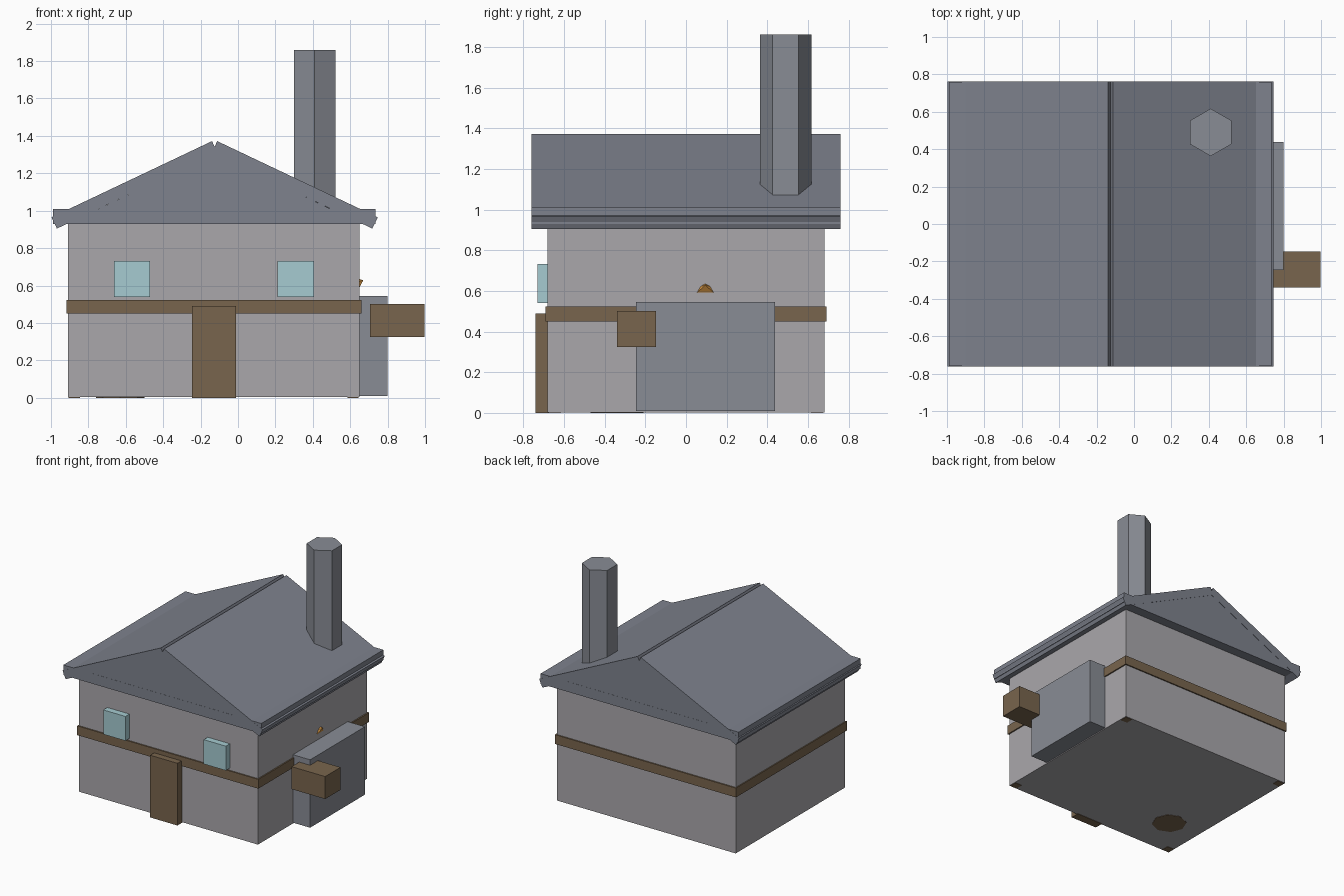
import bpy, bmesh
from math import pi, atan2, hypot
from mathutils import Matrix, Vector

if "Cube" in bpy.data.objects:
    bpy.data.objects.remove(bpy.data.objects["Cube"])

CX = -0.13          # centre line of the house body
RIDGE_X = -0.125    # centre line of the roof


def material(name, rgb):
    m = bpy.data.materials.new(name)
    m.diffuse_color = (*rgb, 1)
    m.use_nodes = True
    m.node_tree.nodes["Principled BSDF"].inputs["Base Color"].default_value = m.diffuse_color
    return m


WALL = material("plaster", (0.40, 0.39, 0.41))
SLATE = material("slate", (0.21, 0.225, 0.27))
STONE = material("stone", (0.25, 0.265, 0.30))
WOOD = material("wood", (0.19, 0.13, 0.075))
GLASS = material("glass", (0.38, 0.60, 0.64))
FIRE = material("ember", (0.60, 0.27, 0.05))


def finish(name, bm, mat):
    bmesh.ops.recalc_face_normals(bm, faces=bm.faces)
    me = bpy.data.meshes.new(name)
    bm.to_mesh(me)
    bm.free()
    me.materials.append(mat)
    ob = bpy.data.objects.new(name, me)
    bpy.context.collection.objects.link(ob)
    return ob


def box(name, x, y, z, mat):
    """Box from (min, max) pairs on each axis."""
    bm = bmesh.new()
    lo, hi = Vector((x[0], y[0], z[0])), Vector((x[1], y[1], z[1]))
    bmesh.ops.create_cube(bm, size=1, matrix=Matrix.Translation((lo + hi) / 2)
                          @ Matrix.Diagonal((*(hi - lo), 1)))
    return finish(name, bm, mat)


def extrude_y(name, profile, y0, y1, mat):
    """Prism from an x-z profile."""
    bm = bmesh.new()
    face = bm.faces.new([bm.verts.new((x, y0, z)) for x, z in profile])
    new = bmesh.ops.extrude_face_region(bm, geom=[face])["geom"]
    bmesh.ops.translate(bm, vec=(0, y1 - y0, 0),
                        verts=[v for v in new if isinstance(v, bmesh.types.BMVert)])
    return finish(name, bm, mat)


def prism(name, sides, radius, centre, z0, z1, mat):
    """Upright cylinder with a vertex pointing along y."""
    bm = bmesh.new()
    bmesh.ops.create_cone(bm, cap_ends=True, segments=sides, radius1=radius,
                          radius2=radius, depth=z1 - z0,
                          matrix=Matrix.Translation((*centre, (z0 + z1) / 2)))
    ob = finish(name, bm, mat)
    return ob


# House body and timber band
box("walls", (-0.91, 0.65), (-0.68, 0.68), (0.003, 0.935), WALL)
box("timber_band", (-0.918, 0.66), (-0.69, 0.69), (0.45, 0.523), WOOD)

# Corner posts inside the walls, their feet show underneath
for i, sx in enumerate((-1, 1)):
    for j, sy in enumerate((-1, 1)):
        px, py = CX + sx * 0.745, sy * 0.645
        box(f"corner_post_{i}{j}", (px - 0.03, px + 0.03), (py - 0.03, py + 0.03),
            (0, 0.9), WOOD)

# Barrel standing indoors
prism("barrel", 8, 0.13, (-0.63, -0.34), 0, 0.3, WOOD)

# Door and windows
box("door", (-0.247, -0.01), (-0.74, -0.67), (0, 0.49), WOOD)
for side, x in (("left", -0.663), ("right", 0.212)):
    box(f"window_{side}", (x, x + 0.193), (-0.73, -0.67), (0.54, 0.732), GLASS)

# Roof: flat eaves block, gable infill and two overlapping sloped slabs
box("eaves", (-0.99, 0.735), (-0.76, 0.76), (0.93, 1.01), SLATE)
extrude_y("gable", [(RIDGE_X - 0.63, 1.005), (RIDGE_X + 0.63, 1.005), (RIDGE_X, 1.306)],
          -0.759, 0.759, SLATE)
outer, ridge, thick = Vector((0.872, 0.965)), Vector((0.014, 1.372)), 0.067
down = Vector((-(outer.y - ridge.y), outer.x - ridge.x)).normalized()
down = -down if down.y > 0 else down
for side, s in (("left", -1), ("right", 1)):
    pts = [outer, ridge, ridge + down * thick, outer + down * thick]
    extrude_y(f"roof_slab_{side}", [(RIDGE_X + s * p.x, p.y) for p in pts],
              -0.761, 0.761, SLATE)

# Hexagonal chimney
prism("chimney", 6, 0.127, (0.41, 0.49), 0.96, 1.86, STONE)

# Side hearth block and wooden crate against it
box("hearth", (0.62, 0.80), (-0.245, 0.438), (0.01, 0.545), STONE)
box("crate", (0.705, 0.998), (-0.34, -0.148), (0.325, 0.502), WOOD)

# Ember tip poking through the side wall
bm = bmesh.new()
rim = [bm.verts.new((0.648, y, z)) for y, z in
       ((0.05, 0.588), (0.14, 0.588), (0.12, 0.622), (0.095, 0.635), (0.07, 0.622))]
tip = bm.verts.new((0.67, 0.095, 0.628))
bm.faces.new(rim)
for a, b in zip(rim, rim[1:] + rim[:1]):
    bm.faces.new((a, b, tip))
finish("ember", bm, FIRE)
